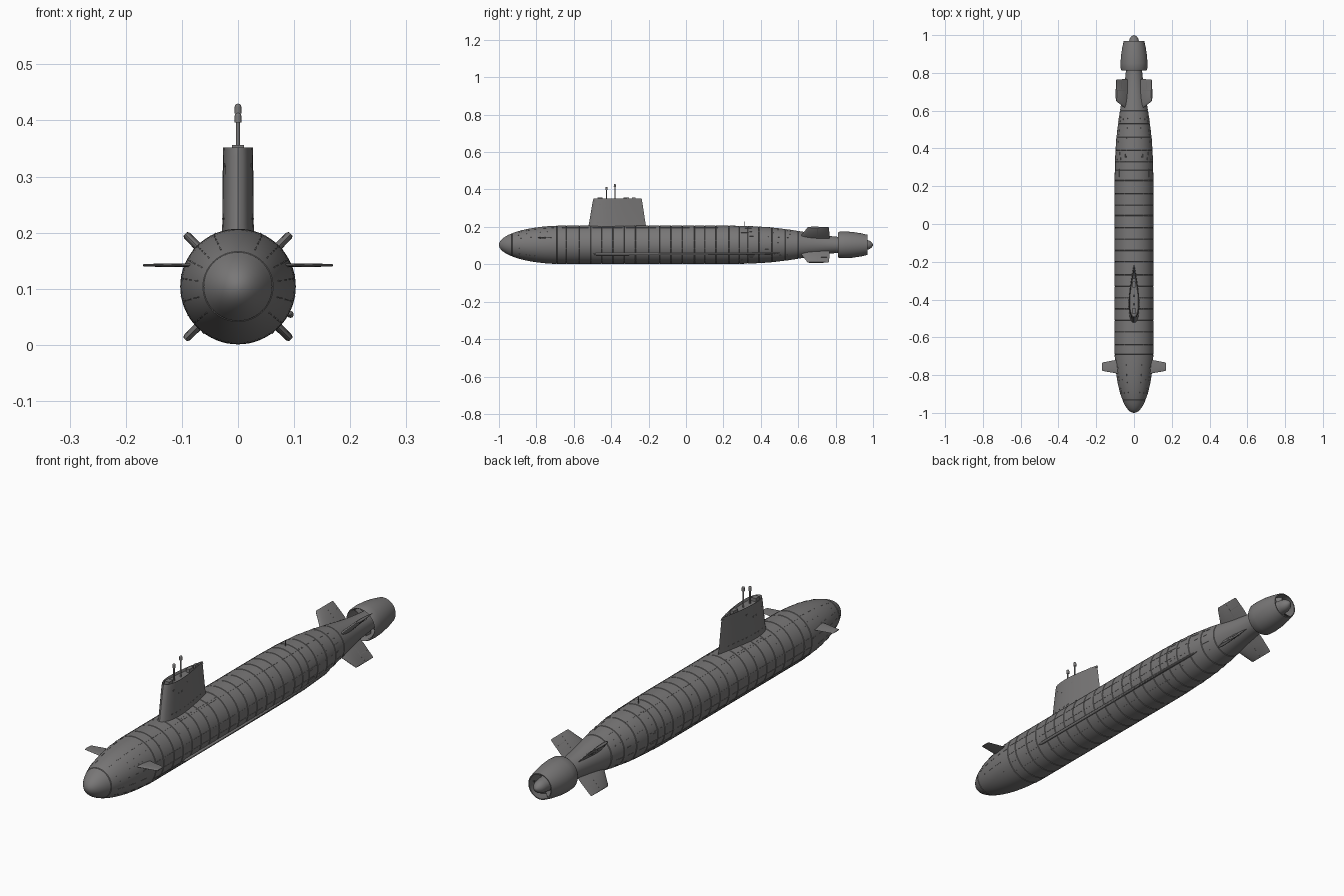
import bpy, bmesh, math
from mathutils import Vector, Matrix

if "Cube" in bpy.data.objects:
    bpy.data.objects.remove(bpy.data.objects["Cube"])

GREY = bpy.data.materials.new("hull grey")
GREY.use_nodes = True
GREY.diffuse_color = (0.19, 0.185, 0.185, 1)
GREY.node_tree.nodes["Principled BSDF"].inputs["Base Color"].default_value = GREY.diffuse_color

AXIS = 0.104   # height of the hull centreline
R = 0.103      # hull radius

def finish(name, bm):
    bmesh.ops.recalc_face_normals(bm, faces=bm.faces)
    me = bpy.data.meshes.new(name)
    bm.to_mesh(me)
    bm.free()
    ob = bpy.data.objects.new(name, me)
    bpy.context.collection.objects.link(ob)
    me.materials.append(GREY)
    bpy.ops.object.select_all(action='DESELECT')
    ob.select_set(True)
    bpy.context.view_layer.objects.active = ob
    bpy.ops.object.shade_smooth_by_angle(angle=math.radians(35))

def loft(bm, rings, caps=True, loop=False):
    """Skin a list of closed point rings; returns the end caps."""
    vs = [[bm.verts.new(p) for p in ring] for ring in rings]
    pairs = list(zip(vs, vs[1:])) + ([(vs[-1], vs[0])] if loop else [])
    for a, b in pairs:
        for i in range(len(a)):
            j = (i + 1) % len(a)
            bm.faces.new((a[i], a[j], b[j], b[i]))
    if caps:
        return bm.faces.new(vs[0]), bm.faces.new(vs[-1])

def circle(y, r, n=64):
    return [Vector((r * math.sin(2 * math.pi * i / n), y, AXIS + r * math.cos(2 * math.pi * i / n)))
            for i in range(n)]

def foil_half(t, thick):
    return 5 * thick * (0.2969 * math.sqrt(t) - 0.126 * t - 0.3516 * t**2 + 0.2843 * t**3 - 0.1036 * t**4)

def foil(y0, y1, thick, n=14):
    """Teardrop outline as (across, along) pairs, blunt end at y0."""
    ts = [(1 - math.cos(math.pi * i / n)) / 2 for i in range(n + 1)]
    side = [(foil_half(t, thick), y0 + t * (y1 - y0)) for t in ts]
    return side + [(-a, b) for a, b in side[-1:0:-1]]

def box(bm, center, size):
    bmesh.ops.create_cube(bm, size=1, matrix=Matrix.Translation(center) @ Matrix.Diagonal((*size, 1)))

# Hull profile: elliptical bow, parallel middle, tapering stern
STERN = [(0.15, R), (0.25, 0.1025), (0.35, 0.1), (0.45, 0.094), (0.55, 0.082), (0.62, 0.071),
         (0.7, 0.057), (0.76, 0.048), (0.82, 0.042), (0.9, 0.036)]

def radius(y):
    if y < -0.65:
        return R * math.sqrt(max(0, 1 - ((y + 0.65) / 0.35) ** 2))
    for (a, ra), (b, rb) in zip(STERN, STERN[1:]):
        if a <= y <= b:
            return ra + (rb - ra) * (y - a) / (b - a)
    return R

# Hull with ring seams as narrow grooves
SEAMS = [-0.93, -0.69, -0.64, -0.57, -0.51, -0.45, -0.39, -0.33, -0.27, -0.2, -0.14, -0.08, -0.02,
         0.045, 0.1, 0.16, 0.23, 0.285, 0.33, 0.39, 0.46, 0.53, 0.6]
HALF = 0.0018
ys = [-0.65 - 0.35 * math.cos(math.pi / 2 * i / 20) for i in range(1, 20)]
ys = [y for y in ys + [p[0] for p in STERN] if all(abs(y - s) > 2 * HALF for s in SEAMS)]
stations = [(y, radius(y)) for y in ys] + [(-0.9998, 0.003)]
for s in SEAMS:
    stations += [(s - HALF, radius(s - HALF)), (s, radius(s) - 0.003), (s + HALF, radius(s + HALF))]
bm = bmesh.new()
loft(bm, [circle(y, r) for y, r in sorted(stations)])
finish("hull", bm)

# Lengthwise seams and flood slot covers standing slightly off the hull skin
def strip(bm, deg, y0, y1, width, height=0.001):
    a = math.radians(deg)
    out, side = Vector((math.sin(a), 0, math.cos(a))), Vector((math.cos(a), 0, -math.sin(a)))
    n = max(2, int((y1 - y0) / 0.025) + 1)
    rings = []
    for i in range(n + 1):
        y = y0 + (y1 - y0) * i / n
        skin = Vector((0, y, AXIS)) + out * radius(y)
        rings.append([skin + out * h + side * s * width / 2
                      for s, h in ((-1, -0.001), (-1, height), (1, height), (1, -0.001))])
    loft(bm, rings)

def dashes(bm, deg, y0, y1, length, gap, width=0.0025):
    y = y0
    while y + length <= y1 + 0.001:
        for s in (-1, 1):
            strip(bm, s * deg, y, y + length, width)
        y += length + gap

bm = bmesh.new()
for deg in (28, 50, 78, 100, 120):
    dashes(bm, deg, -0.68, 0.38, 0.16, 0.02, 0.0012)
for deg, length in ((25, 0.02), (45, 0.012), (62, 0.035), (82, 0.02), (105, 0.035), (130, 0.02)):
    dashes(bm, deg, -0.9, -0.7, length, 0.025)
    dashes(bm, deg, 0.34, 0.6, length, 0.03)
dashes(bm, 23, -0.45, -0.2, 0.014, 0.012)
finish("hull_slots", bm)

# Keel strips along the lower flanks
bm = bmesh.new()
dashes(bm, 143, -0.7, 0.3, 1.0, 1.0, 0.004)
finish("keel_strips", bm)

# Towed cable tube on the left flank
bm = bmesh.new()
rings = []
for y, r in [(-0.5, 0.001), (-0.48, 0.006), (0.3, 0.006), (0.46, 0.005), (0.5, 0.001)]:
    a = math.radians(118)
    c = Vector((math.sin(a), 0, math.cos(a))) * (radius(y) + 0.003)
    rings.append([p + c for p in circle(y, r, 10)])
loft(bm, rings)
finish("cable_tube", bm)

# Sail with a slightly flared foot and a recessed top
SAIL = [(0.18, -0.528, -0.207, 0.058), (0.207, -0.523, -0.213, 0.0575), (0.216, -0.519, -0.216, 0.056),
        (0.335, -0.499, -0.234, 0.054), (0.352, -0.494, -0.237, 0.053)]
bm = bmesh.new()
foot, top = loft(bm, [[(x, y, z) for x, y in foil(y0, y1, w)] for z, y0, y1, w in SAIL])
bm.normal_update()
bmesh.ops.inset_region(bm, faces=[top], thickness=0.004)
bmesh.ops.translate(bm, verts=top.verts, vec=(0, 0, -0.01))
finish("sail", bm)

# Sail slot covers: shallow plates on both flanks
bm = bmesh.new()
def sail_slots(z, y0, count, step, size):
    k = (z - 0.216) / 0.119
    lead, trail = -0.519 + 0.02 * k, -0.216 - 0.018 * k
    for i in range(count):
        y = y0 + i * step
        half = foil_half((y - lead) / (trail - lead), 0.056 - 0.002 * k)
        for s in (-1, 1):
            box(bm, (s * half, y, z), (0.0015, size[0], size[1]))
sail_slots(0.225, -0.47, 9, 0.025, (0.01, 0.003))
sail_slots(0.3, -0.43, 2, 0.02, (0.006, 0.005))
sail_slots(0.32, -0.46, 2, 0.09, (0.008, 0.006))
finish("sail_slots", bm)

# Masts, mast heads and covers on the sail
def rod(bm, y, z0, z1, r, r2=None):
    bmesh.ops.create_cone(bm, cap_ends=True, segments=12, radius1=r, radius2=r2 or r, depth=z1 - z0,
                          matrix=Matrix.Translation((0, y, (z0 + z1) / 2)))

bm = bmesh.new()
for y, head in ((-0.425, 0.398), (-0.38, 0.414)):
    rod(bm, y, 0.33, head, 0.0035)
    rod(bm, y, head - 0.002, head + 0.01, 0.0065, 0.006)
    bmesh.ops.create_uvsphere(bm, u_segments=12, v_segments=8, radius=0.006,
                              matrix=Matrix.Translation((0, y, head + 0.01)))
finish("masts", bm)
bm = bmesh.new()
for y, w, l in ((-0.46, 0.022, 0.025), (-0.32, 0.016, 0.03), (-0.28, 0.01, 0.02)):
    box(bm, (0, y, 0.347), (w, l, 0.018))
finish("mast_covers", bm)
bm = bmesh.new()
rod(bm, 0.315, 0.19, 0.23, 0.0015)
finish("deck_pin", bm)

# Bow planes
for side, s in (("left", 1), ("right", -1)):
    bm = bmesh.new()
    loft(bm, [[(s * x, y, 0.142 + t) for t, y in foil(y0, y1, w)]
              for x, y0, y1, w in ((0.07, -0.795, -0.715, 0.007), (0.166, -0.778, -0.733, 0.005),
                                   (0.169, -0.774, -0.737, 0.003))])
    finish(side + "_bow_plane", bm)

# X-shaped stern fins with hinge seams
for name, deg in (("upper_left", 45), ("lower_left", 135), ("lower_right", 225), ("upper_right", 315)):
    turn = Matrix.Translation((0, 0, AXIS)) @ Matrix.Rotation(math.radians(deg), 4, 'Y')
    bm = bmesh.new()
    loft(bm, [[turn @ Vector((x, y, r)) for x, y in foil(y0, y1, w)]
              for r, y0, y1, w in ((0.03, 0.6, 0.765, 0.02), (0.07, 0.615, 0.767, 0.017),
                                   (0.129, 0.648, 0.765, 0.014), (0.133, 0.653, 0.762, 0.009))])
    finish(name + "_fin", bm)
    bm = bmesh.new()
    for s in (-1, 1):
        box(bm, (s * 0.0062, 0.705, 0.095), (0.001, 0.002, 0.06))
        box(bm, (s * 0.0052, 0.73, 0.098), (0.001, 0.05, 0.0015))
    bmesh.ops.transform(bm, matrix=turn, verts=bm.verts)
    finish(name + "_fin_seam", bm)

# Propulsor duct: hollow ring with rounded lips
DUCT = [(0.812, 0.066), (0.82, 0.07), (0.85, 0.0715), (0.89, 0.069), (0.935, 0.062), (0.97, 0.054),
        (0.97, 0.05), (0.93, 0.056), (0.87, 0.062), (0.82, 0.062)]
bm = bmesh.new()
loft(bm, [circle(y, r) for y, r in DUCT], caps=False, loop=True)
finish("duct", bm)

# Propulsor hub with domed end
HUB = [(0.88, 0.037), (0.93, 0.031), (0.965, 0.027), (0.98, 0.023), (0.992, 0.015), (0.998, 0.007), (1.0, 0.002)]
bm = bmesh.new()
loft(bm, [circle(y, r, 32) for y, r in HUB])
finish("hub", bm)

# Guide vanes and rotor blades inside the duct
for name, count, y, reach, length, pitch in (("guide_vanes", 6, 0.865, 0.063, 0.03, 8),
                                             ("rotor_blades", 7, 0.925, 0.056, 0.035, 35)):
    bm = bmesh.new()
    for i in range(count):
        part = bmesh.ops.create_cube(bm, size=1, matrix=Matrix.Diagonal((0.003, length, reach - 0.025, 1)))
        place = (Matrix.Translation((0, y, AXIS)) @ Matrix.Rotation(2 * math.pi * i / count, 4, 'Y')
                 @ Matrix.Translation((0, 0, (reach + 0.025) / 2)) @ Matrix.Rotation(math.radians(pitch), 4, 'Z'))
        bmesh.ops.transform(bm, matrix=place, verts=part["verts"])
    finish(name, bm)
